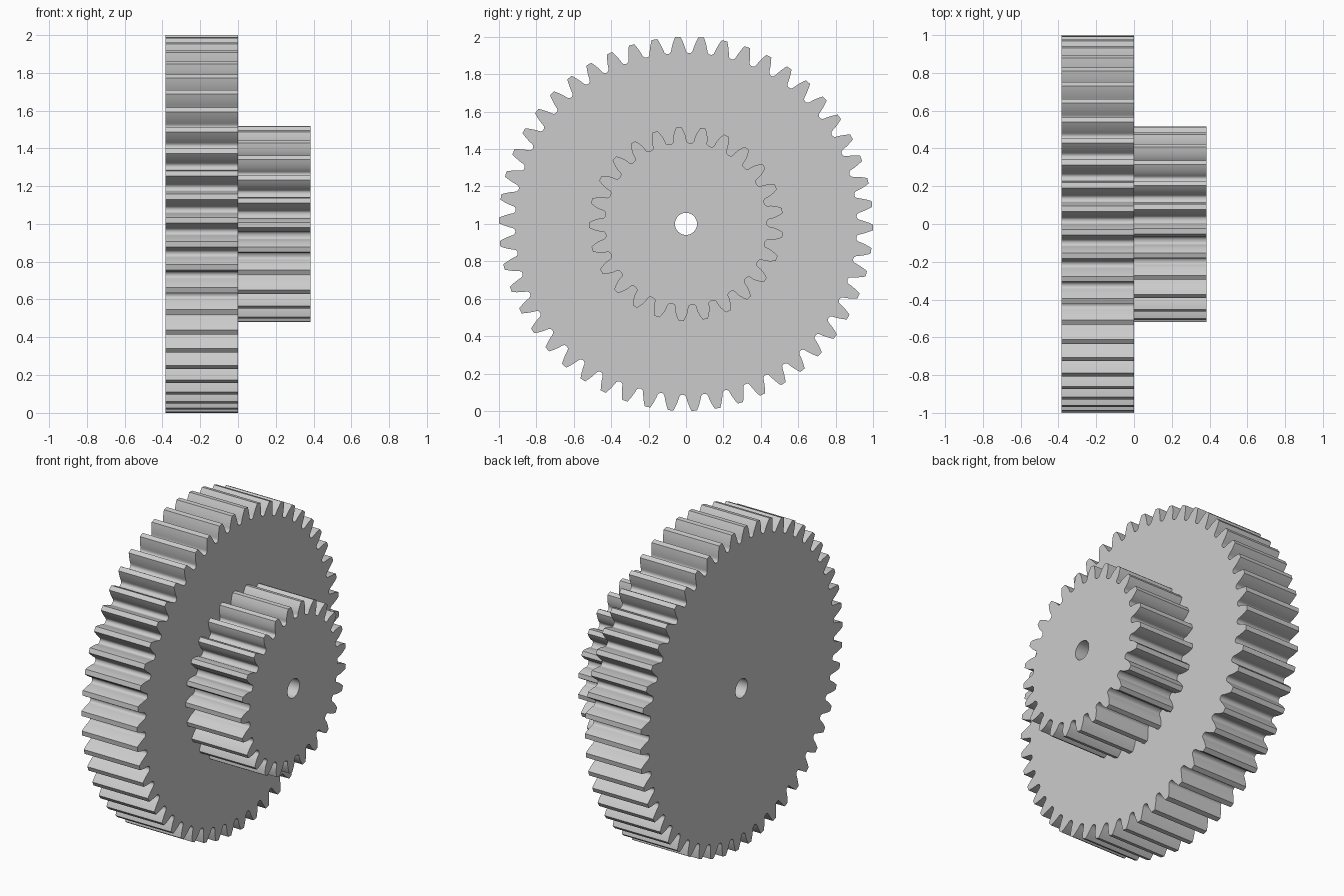
import bpy, bmesh, math
from math import pi, sin, cos, tan, acos

cube = bpy.data.objects.get("Cube")
if cube:
    bpy.data.objects.remove(cube, do_unlink=True)

MODULE = 2 / 52          # tooth size shared by both gears
WIDTH = MODULE * 10      # thickness of each gear
BORE = 0.059             # radius of the axle hole
PRESSURE = math.radians(20)

grey = bpy.data.materials.new("plain grey")
grey.use_nodes = True
colour = (0.6, 0.6, 0.6, 1)
grey.diffuse_color = colour
grey.node_tree.nodes["Principled BSDF"].inputs["Base Color"].default_value = colour


def half_tooth(teeth):
    """Points (angle from tooth centre, radius) from gap centre up to the tip."""
    pitch = MODULE * teeth / 2
    base, tip, root = pitch * cos(PRESSURE), pitch + MODULE, pitch - 1.25 * MODULE

    def flank(r):
        a = acos(min(1, base / r))
        return pi / (2 * teeth) + tan(PRESSURE) - PRESSURE - (tan(a) - a)

    # rounded valley blending into the involute flank
    start = root + 0.5 * MODULE
    ends = [(pi / teeth, root), (flank(root), root), (flank(start), start)]
    points = []
    for i in range(6):
        t = i / 5
        w = ((1 - t) ** 2, 2 * t * (1 - t), t * t)
        points.append(tuple(sum(k * p[n] for k, p in zip(w, ends)) for n in (0, 1)))
    for i in range(1, 7):
        r = start + (tip - start) * i / 6
        points.append((flank(r), r))
    return points


def gear_outline(teeth, turn):
    half = half_tooth(teeth)
    tooth = [(-a, r) for a, r in half] + [(a, r) for a, r in reversed(half[1:])]
    return [(r * sin(a + turn + i * 2 * pi / teeth), r * cos(a + turn + i * 2 * pi / teeth))
            for i in range(teeth) for a, r in tooth]


def make_gear(name, teeth, turn, x0, back_face):
    bm = bmesh.new()
    hole = [(BORE * sin(2 * pi * i / 48), BORE * cos(2 * pi * i / 48)) for i in range(48)]
    rims = {0: [], 1: []}
    for outline in (gear_outline(teeth, turn), hole):
        loops = [[bm.verts.new((x0 + side * WIDTH, y, 1 + z)) for y, z in outline]
                 for side in (0, 1)]
        n = len(outline)
        for i in range(n):
            j = (i + 1) % n
            # toothed rim and bore wall
            bm.faces.new((loops[0][i], loops[0][j], loops[1][j], loops[1][i]))
            for side in (0, 1):
                rims[side].append(bm.edges.get((loops[side][i], loops[side][j])))
    # flat side faces around the bore
    for side in (0, 1):
        if side or back_face:
            bmesh.ops.triangle_fill(bm, edges=rims[side], use_beauty=True,
                                    normal=(2 * side - 1, 0, 0))
    bmesh.ops.recalc_face_normals(bm, faces=bm.faces)
    mesh = bpy.data.meshes.new(name)
    bm.to_mesh(mesh)
    bm.free()
    mesh.materials.append(grey)
    obj = bpy.data.objects.new(name, mesh)
    bpy.context.collection.objects.link(obj)
    bpy.ops.object.select_all(action='DESELECT')
    obj.select_set(True)
    bpy.context.view_layer.objects.active = obj
    bpy.ops.object.shade_smooth_by_angle(angle=math.radians(30))


make_gear("large_gear", 50, -0.044, -WIDTH, True)
make_gear("small_gear", 25, -0.075, 0, False)
